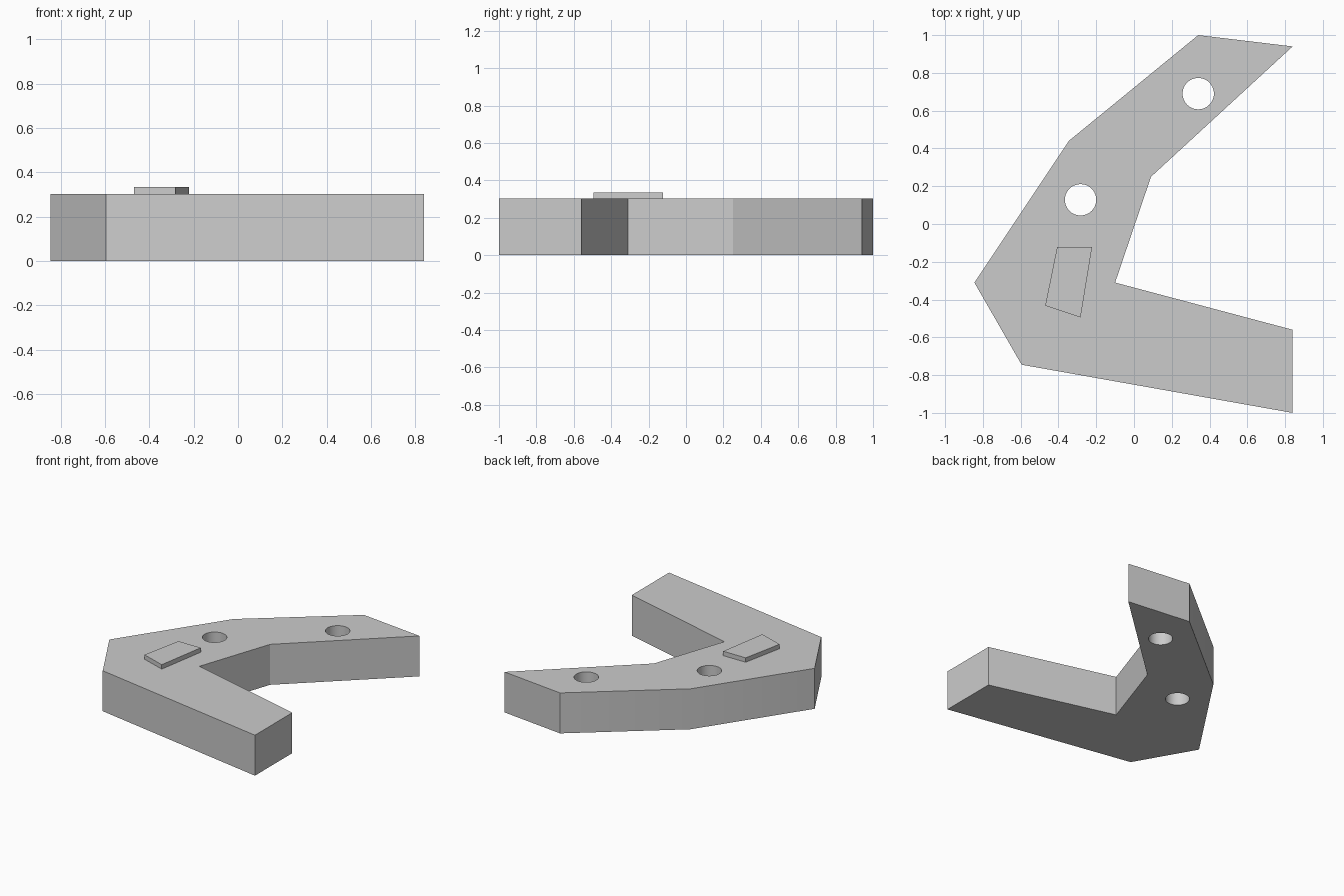
import bpy
import bmesh
import math

cube = bpy.data.objects.get("Cube")
if cube:
    bpy.data.objects.remove(cube, do_unlink=True)

# Single plain grey
grey = bpy.data.materials.new("plain grey")
grey.use_nodes = True
colour = (0.6, 0.6, 0.6, 1)
grey.diffuse_color = colour
grey.node_tree.nodes["Principled BSDF"].inputs["Base Color"].default_value = colour


def prism(name, outline, bottom, top):
    """Extrude a flat outline upwards into a solid block."""
    bm = bmesh.new()
    base = bm.faces.new([bm.verts.new((x, y, bottom)) for x, y in outline])
    grown = bmesh.ops.extrude_face_region(bm, geom=[base])
    verts = [v for v in grown["geom"] if isinstance(v, bmesh.types.BMVert)]
    bmesh.ops.translate(bm, verts=verts, vec=(0, 0, top - bottom))
    bmesh.ops.recalc_face_normals(bm, faces=bm.faces)
    mesh = bpy.data.meshes.new(name)
    bm.to_mesh(mesh)
    bm.free()
    mesh.materials.append(grey)
    obj = bpy.data.objects.new(name, mesh)
    bpy.context.collection.objects.link(obj)
    return obj


def circle(cx, cy, radius, sides=48):
    angles = [math.tau * i / sides for i in range(sides)]
    return [(cx + radius * math.cos(a), cy + radius * math.sin(a)) for a in angles]


# Angled bracket body
body = prism("bracket_body", [
    (0.34, 1.0), (-0.345, 0.44), (-0.845, -0.31), (-0.595, -0.745), (0.84, -1.0),
    (0.84, -0.56), (-0.1, -0.31), (0.09, 0.25), (0.84, 0.94)], 0, 0.302)

# Two through holes
bpy.context.view_layer.objects.active = body
body.select_set(True)
for i, (x, y) in enumerate([(0.34, 0.69), (-0.283, 0.128)]):
    cutter = prism(f"hole_cutter_{i + 1}", circle(x, y, 0.083), -0.1, 0.5)
    cutter.hide_render = True
    hole = body.modifiers.new("hole", "BOOLEAN")
    hole.operation = "DIFFERENCE"
    hole.solver = "EXACT"
    hole.object = cutter
    bpy.ops.object.modifier_apply(modifier=hole.name)
    bpy.data.objects.remove(cutter, do_unlink=True)
bpy.ops.object.shade_smooth_by_angle(angle=math.radians(20))

# Raised pad on the top face
prism("raised_pad", [(-0.407, -0.122), (-0.47, -0.432), (-0.283, -0.495), (-0.222, -0.122)],
      0.302, 0.335)
